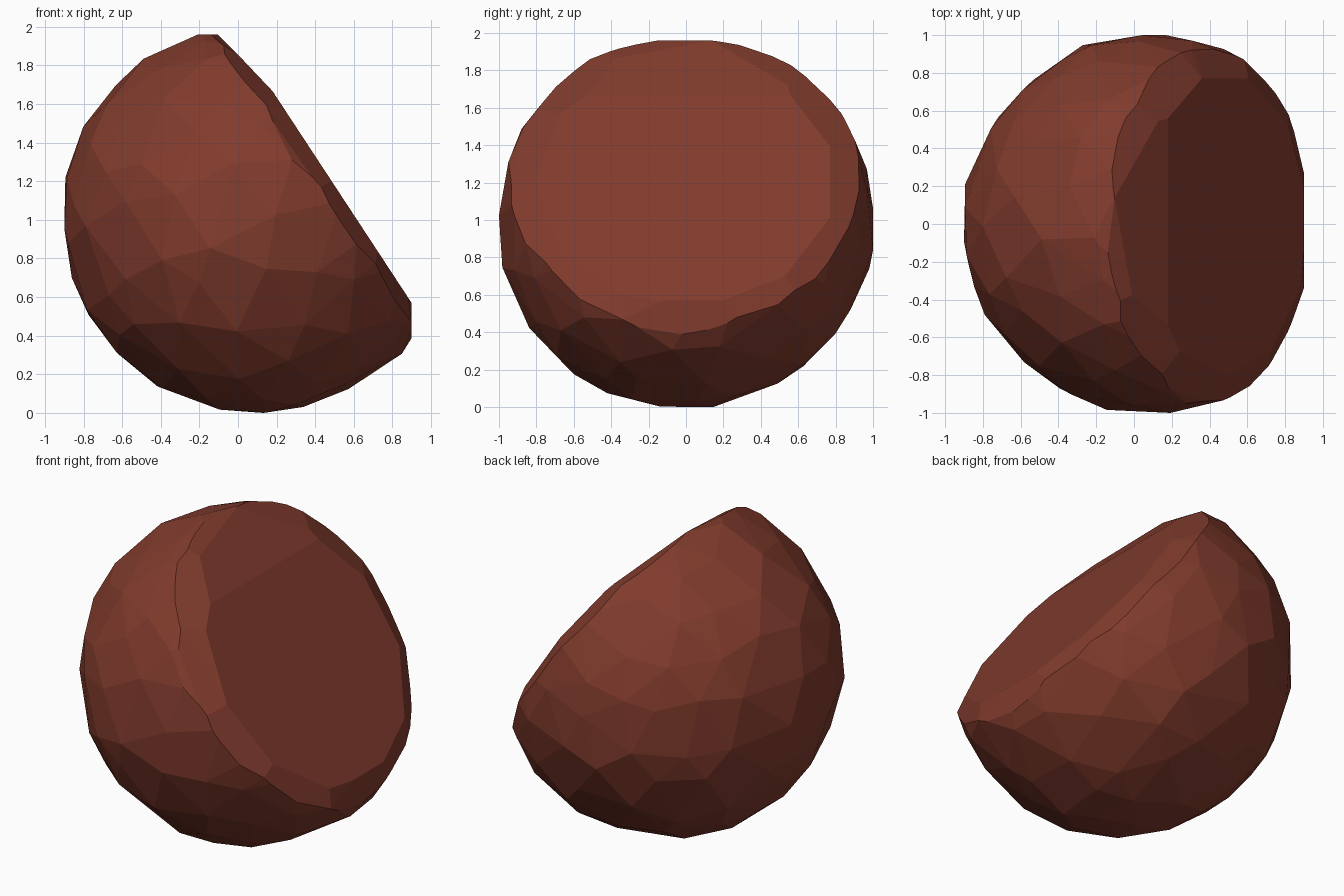
import bpy, bmesh, math, random
from mathutils import Vector, Euler

cube = bpy.data.objects.get("Cube")
if cube:
    bpy.data.objects.remove(cube, do_unlink=True)

random.seed(4)

# Reddish brown stone
stone = bpy.data.materials.new("red_brown_stone")
stone.use_nodes = True
colour = (0.22, 0.044, 0.026, 1)
stone.diffuse_color = colour
bsdf = stone.node_tree.nodes["Principled BSDF"]
bsdf.inputs["Base Color"].default_value = colour
bsdf.inputs["Roughness"].default_value = 0.9

bm = bmesh.new()


def wrap_hull():
    """Close the points into a convex solid and drop what is left inside."""
    hull = bmesh.ops.convex_hull(bm, input=bm.verts[:])
    inner = [g for g in hull["geom_interior"] if isinstance(g, bmesh.types.BMVert)]
    bmesh.ops.delete(bm, geom=inner, context='VERTS')


def slice_off(normal, distance):
    """Cut away everything beyond a plane and close the hole."""
    n = Vector(normal).normalized()
    cut = bmesh.ops.bisect_plane(
        bm, geom=bm.verts[:] + bm.edges[:] + bm.faces[:],
        plane_co=n * distance, plane_no=n, clear_outer=True)
    rim = [g for g in cut["geom_cut"] if isinstance(g, bmesh.types.BMEdge)]
    if rim:
        bmesh.ops.edgenet_fill(bm, edges=rim)


# Uneven faceted ball
bmesh.ops.create_icosphere(bm, subdivisions=3, radius=1)
turn = Euler((0.4, 0.7, 0.3)).to_matrix()
for v in bm.verts:
    wobble = Vector([random.uniform(-0.07, 0.07) for _ in range(3)])
    point = (turn @ v.co + wobble).normalized() * random.uniform(1.0, 1.025)
    v.co = [max(-1, min(1, c)) for c in point]
wrap_hull()

# Large sloping break
facing = Vector((0.836, 0, 0.549))
across = Vector((0, 1, 0))
upward = Vector((-0.549, 0, 0.836))
depth = 0.432
slice_off(facing, depth)

# Worn top edge, blunt lower tip and crown
slice_off((0.726, 0, 0.688), 0.516)
slice_off((1, 0, 0), 0.8)
slice_off((0, 0, 1), 0.96)

# Soft ring of bevels around the break
tilt = math.radians(26)
ring = 11
for i in range(ring):
    angle = math.tau * i / ring
    outward = across * math.cos(angle) + upward * math.sin(angle)
    reach = 0.77 - 0.04 * math.sin(angle)
    slice_off(facing * math.cos(tilt) + outward * math.sin(tilt),
              depth * math.cos(tilt) + reach * math.sin(tilt))

# Merge slivers, keep the solid convex and join flat regions
bmesh.ops.remove_doubles(bm, verts=bm.verts[:], dist=0.05)
wrap_hull()
bmesh.ops.dissolve_limit(bm, angle_limit=math.radians(2),
                         verts=bm.verts[:], edges=bm.edges[:])
bmesh.ops.recalc_face_normals(bm, faces=bm.faces[:])

# Stand it on the ground
lowest = min(v.co.z for v in bm.verts)
bmesh.ops.translate(bm, verts=bm.verts[:], vec=(0.1, 0, -lowest))

mesh = bpy.data.meshes.new("broken_rock")
bm.to_mesh(mesh)
bm.free()
mesh.materials.append(stone)
bpy.context.collection.objects.link(bpy.data.objects.new("broken_rock", mesh))
